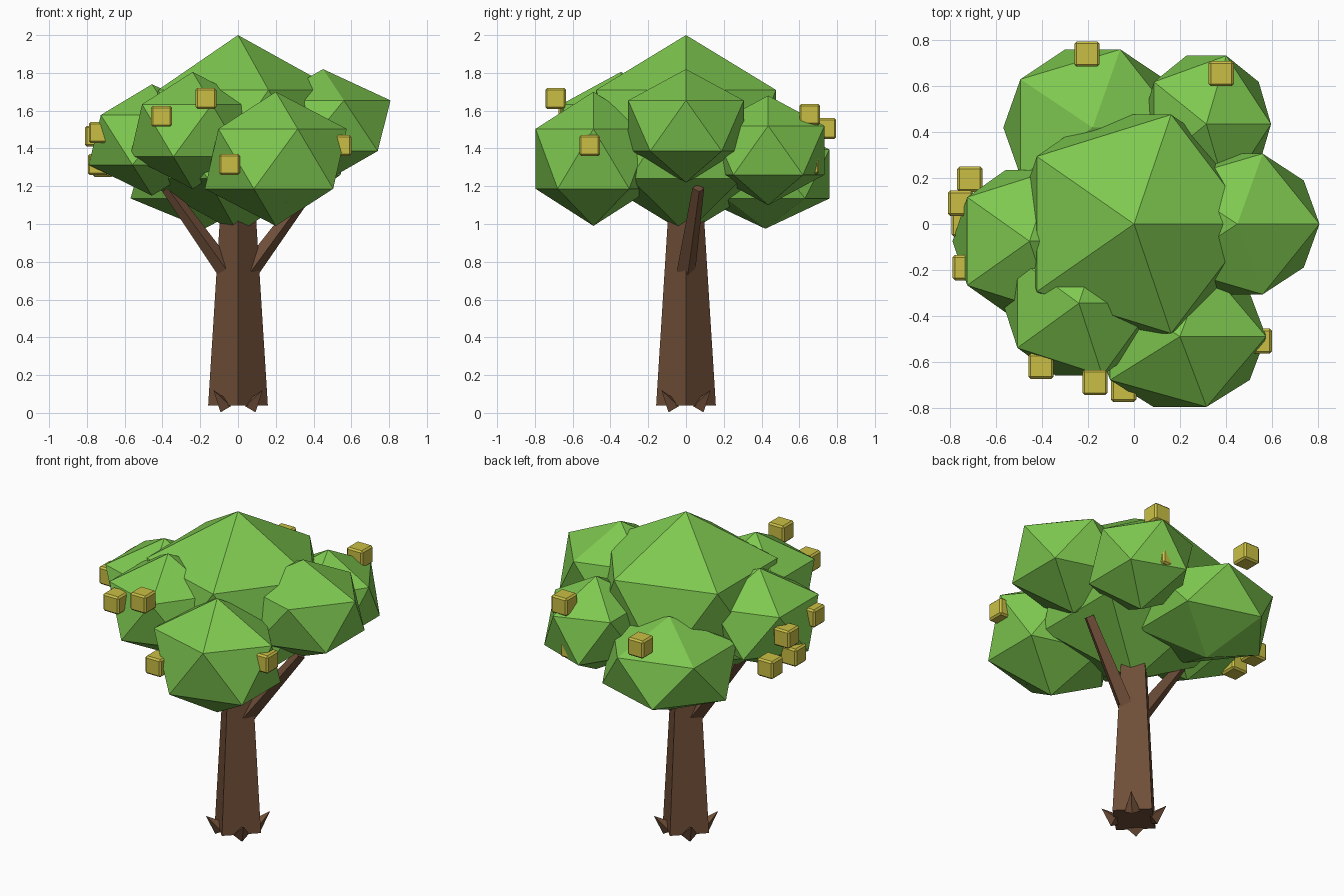
import bpy
import bmesh
from mathutils import Matrix, Vector

default_cube = bpy.data.objects.get("Cube")
if default_cube:
    bpy.data.objects.remove(default_cube, do_unlink=True)


def make_material(name, color):
    mat = bpy.data.materials.new(name)
    mat.use_nodes = True
    mat.diffuse_color = (*color, 1)
    bsdf = next(n for n in mat.node_tree.nodes if n.type == "BSDF_PRINCIPLED")
    bsdf.inputs["Base Color"].default_value = (*color, 1)
    bsdf.inputs["Roughness"].default_value = 0.9
    return mat


leaf_green = make_material("leaf_green", (0.21, 0.58, 0.08))
bark_brown = make_material("bark_brown", (0.16, 0.077, 0.04))
fruit_yellow = make_material("fruit_yellow", (0.59, 0.52, 0.06))


def add_object(name, bm, mat):
    mesh = bpy.data.meshes.new(name)
    bm.to_mesh(mesh)
    bm.free()
    mesh.materials.append(mat)
    obj = bpy.data.objects.new(name, mesh)
    bpy.context.collection.objects.link(obj)
    return obj


def foliage(name, center, radii):
    """Low-poly leaf clump: a stretched icosahedron."""
    bm = bmesh.new()
    bmesh.ops.create_icosphere(bm, subdivisions=1, radius=1)
    bmesh.ops.transform(bm, verts=bm.verts,
                        matrix=Matrix.Translation(center) @ Matrix.Diagonal((*radii, 1)))
    add_object(name, bm, leaf_green)


def limb(name, start, end, r_start, r_end):
    """Four-sided tapered limb between two points."""
    start, end = Vector(start), Vector(end)
    axis = end - start
    turn = axis.to_track_quat("Z", "Y").to_matrix().to_4x4()
    bm = bmesh.new()
    bmesh.ops.create_cone(bm, cap_ends=True, segments=4, radius1=r_start,
                          radius2=r_end, depth=axis.length)
    bmesh.ops.transform(bm, verts=bm.verts,
                        matrix=Matrix.Translation((start + end) / 2) @ turn)
    add_object(name, bm, bark_brown)


def fruit(name, center, size=0.11):
    """Bevelled cube."""
    bm = bmesh.new()
    bmesh.ops.create_cube(bm, size=size)
    bmesh.ops.translate(bm, verts=bm.verts, vec=center)
    obj = add_object(name, bm, fruit_yellow)
    bevel = obj.modifiers.new("bevel", "BEVEL")
    bevel.width = 0.01
    bevel.segments = 1


# Trunk and its two branches
limb("trunk", (0, 0, 0.04), (0, 0, 1.2), 0.158, 0.085)
limb("left_branch", (0.06, 0.0, 0.75), (0.385, 0.065, 1.19), 0.05, 0.032)
limb("right_branch", (-0.06, 0.0, 0.75), (-0.375, -0.03, 1.19), 0.05, 0.032)

# Roots poking out of the four trunk faces
for side, x in (("left", 1), ("right", -1)):
    for end, y in (("front", -1), ("back", 1)):
        limb(f"{end}_{side}_root", (x * 0.07, y * 0.07, 0.035),
             (x * 0.13, y * 0.13, 0.12), 0.045, 0)

# Crown
foliage("crown_center", (0, 0, 1.475), (0.585, 0.56, 0.525))
foliage("crown_left", (0.45, 0, 1.52), (0.4, 0.36, 0.3))
foliage("crown_front_left", (0.2, -0.49, 1.345), (0.42, 0.36, 0.355))
foliage("crown_front_right", (-0.24, -0.345, 1.495), (0.37, 0.37, 0.31))
foliage("crown_right", (-0.455, -0.075, 1.445), (0.375, 0.365, 0.295))
foliage("crown_back_right", (-0.18, 0.42, 1.265), (0.435, 0.4, 0.29))
foliage("crown_back_left", (0.315, 0.435, 1.39), (0.315, 0.35, 0.29))

# Fruit scattered around the crown
fruit_spots = [
    (-0.17, -0.69, 1.665), (-0.405, -0.62, 1.57), (-0.045, -0.72, 1.315),
    (0.545, -0.51, 1.415), (0.38, 0.655, 1.58), (-0.205, 0.74, 1.505),
    (0.32, 0.65, 1.32), (-0.715, 0.195, 1.305), (-0.755, 0.09, 1.465),
    (-0.74, 0.0, 1.315), (-0.735, -0.19, 1.485), (0.21, -0.6, 1.165),
]
for number, spot in enumerate(fruit_spots, 1):
    fruit(f"fruit_{number}", spot)
